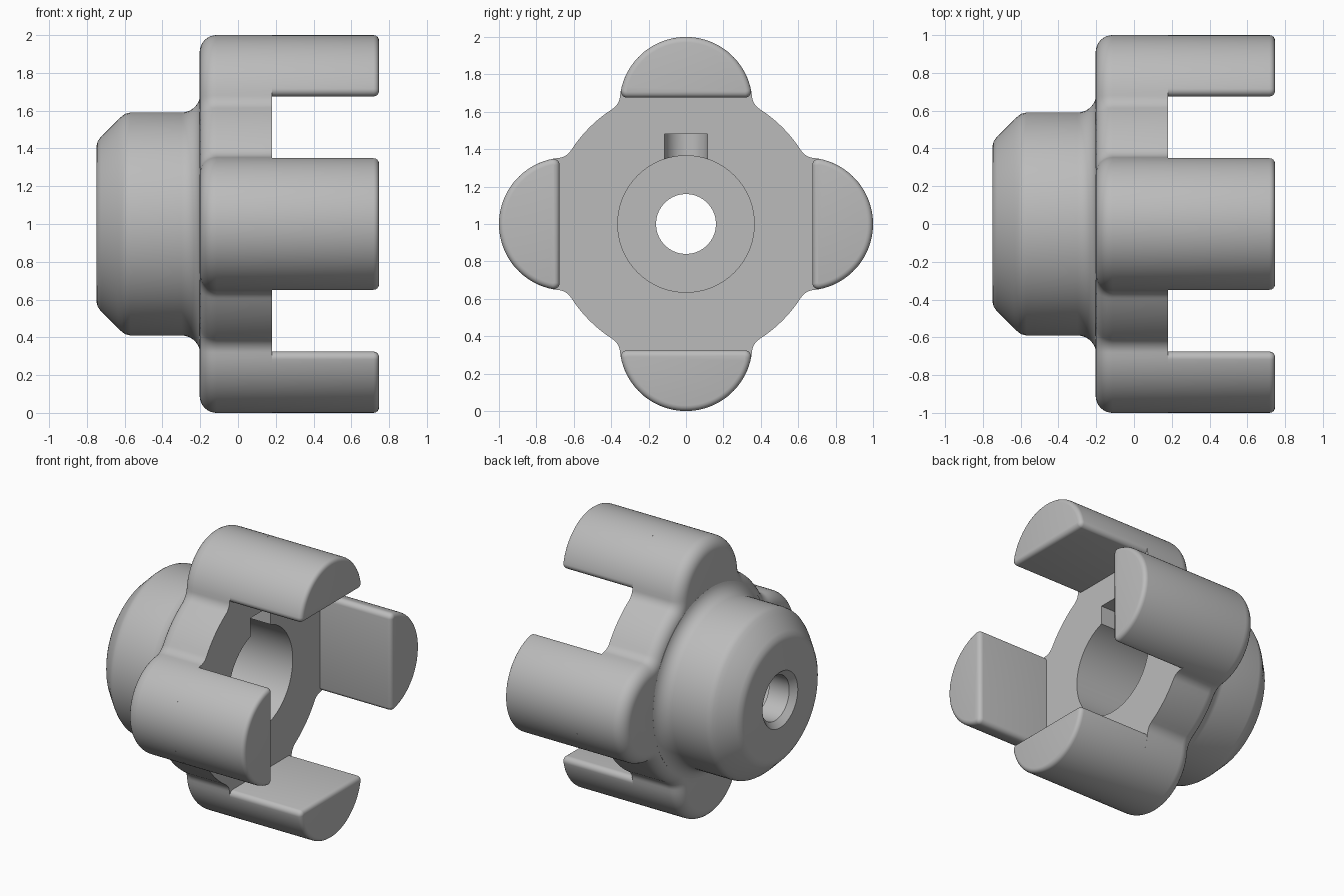
import bpy, bmesh
from math import sin, cos, pi, atan2, sqrt, hypot

if "Cube" in bpy.data.objects:
    bpy.data.objects.remove(bpy.data.objects["Cube"], do_unlink=True)

grey = bpy.data.materials.new("plain_grey")
grey.use_nodes = True
colour = (0.5, 0.5, 0.5, 1)
grey.diffuse_color = colour
grey.node_tree.nodes["Principled BSDF"].inputs["Base Color"].default_value = colour

AXIS_Z = 1.0
FRONT, BACK, TIP = 0.18, -0.203, 0.747       # flange faces and jaw ends along x
DISC, LOBE, LOBE_D, BLEND = 0.73, 0.355, 0.645, 0.09
FLAT, CORNER = 0.675, 0.035                  # jaw inner flat and its corner radius


def arc(cx, cy, r, a0, a1, n):
    """Points on an arc, leaving out the last one."""
    return [(cx + r * cos(a0 + (a1 - a0) * i / n),
             cy + r * sin(a0 + (a1 - a0) * i / n)) for i in range(n)]


def turn(points, a):
    return [(u * cos(a) - v * sin(a), u * sin(a) + v * cos(a)) for u, v in points]


def across(x, points):
    """Place a flat outline square to the shaft."""
    return [(x, u, AXIS_Z + v) for u, v in points]


def circle(x, r):
    return across(x, arc(0, 0, r, 0, 2 * pi, 96))


def loft(name, rings, cap_start=True):
    bm = bmesh.new()
    loops = [[bm.verts.new(p) for p in ring] for ring in rings]
    n = len(loops[0])
    for a, b in zip(loops, loops[1:]):
        for i in range(n):
            j = (i + 1) % n
            bm.faces.new((a[i], a[j], b[j], b[i]))
    if cap_start:
        bm.faces.new(loops[0])
    bm.faces.new(loops[-1])
    bmesh.ops.recalc_face_normals(bm, faces=bm.faces)
    mesh = bpy.data.meshes.new(name)
    bm.to_mesh(mesh)
    bm.free()
    mesh.materials.append(grey)
    obj = bpy.data.objects.new(name, mesh)
    bpy.context.collection.objects.link(obj)
    return obj


def activate(obj):
    bpy.ops.object.select_all(action='DESELECT')
    obj.select_set(True)
    bpy.context.view_layer.objects.active = obj


def combine(obj, other, operation):
    activate(obj)
    mod = obj.modifiers.new("combine", 'BOOLEAN')
    mod.operation, mod.solver, mod.object = operation, 'EXACT', other
    bpy.ops.object.modifier_apply(modifier=mod.name)
    bpy.data.objects.remove(other, do_unlink=True)


def smooth(obj):
    activate(obj)
    bpy.ops.object.shade_smooth_by_angle(angle=pi / 6)


def flange_outline(inset):
    """Disc with four round lobes and blended inner corners."""
    v = ((DISC + BLEND) ** 2 + LOBE_D ** 2 - (LOBE + BLEND) ** 2) / (2 * LOBE_D)
    u = sqrt((DISC + BLEND) ** 2 - v ** 2)
    a, d = atan2(v - LOBE_D, u), atan2(v, u)
    points = []
    for k in range(4):
        part = arc(-u, v, BLEND + inset, -d, -a, 8)
        part += arc(0, LOBE_D, LOBE - inset, pi - a, a, 40)
        part += arc(u, v, BLEND + inset, pi + a, pi + d, 8)
        part += arc(0, 0, DISC - inset, d, pi / 2 - d, 10)
        points += turn(part, -k * pi / 2)
    return points


def jaw_outline(inset):
    """Circle segment with rounded corners."""
    h = FLAT + CORNER - LOBE_D
    u = sqrt((LOBE - CORNER) ** 2 - h ** 2)
    b = atan2(h, u)
    return (arc(0, LOBE_D, LOBE - inset, pi - b, b, 40)
            + arc(u, LOBE_D + h, CORNER - inset, b, -pi / 2, 8)
            + arc(-u, LOBE_D + h, CORNER - inset, 1.5 * pi, pi - b, 8))


# Flange with a rounded back rim
R = 0.09
steps = [i * pi / 16 for i in range(9)]
rings = [across(BACK + R * (1 - cos(t)), flange_outline(R * (1 - sin(t)))) for t in steps]
body = loft("hub_body", rings + [across(FRONT, flange_outline(0))])

# Chamfered hub that flares into the flange
profile = [(-0.75, 0.41), (-0.743, 0.437), (-0.725, 0.463), (-0.635, 0.553),
           (-0.612, 0.573), (-0.595, 0.584), (-0.57, 0.59)]
profile += [(-0.3 + 0.1 * sin(t), 0.69 - 0.1 * cos(t))
            for t in [i * pi / 24 for i in range(11)]]
profile.append((-0.12, 0.62))
combine(body, loft("hub", [circle(x, r) for x, r in profile]), 'UNION')

# Stepped bore with a chamfered mouth
bore = [(-0.8, 0.25), (-0.71, 0.16), (-0.55, 0.16), (-0.55, 0.365), (0.3, 0.365)]
combine(body, loft("bore_cutter", [circle(x, r) for x, r in bore]), 'DIFFERENCE')

# Keyway with a round end
W = 0.115
plan = [(0.3, W)] + arc(-0.28, 0, W, pi / 2, 1.5 * pi, 20) + [(-0.28, -W), (0.3, -W)]
slot = loft("keyway_cutter", [[(x, y, z) for x, y in plan] for z in (1.2, 1.48)])
combine(body, slot, 'DIFFERENCE')
smooth(body)

# Four jaws with rounded tips
E = 0.03
for k, side in enumerate(("top", "right", "bottom", "left")):
    sections = [(FRONT, 0)] + [(TIP - E * (1 - sin(t)), E * (1 - cos(t))) for t in steps[::2]]
    jaw = loft(side + "_jaw",
               [across(x, turn(jaw_outline(i), k * pi / 2)) for x, i in sections], False)
    smooth(jaw)
